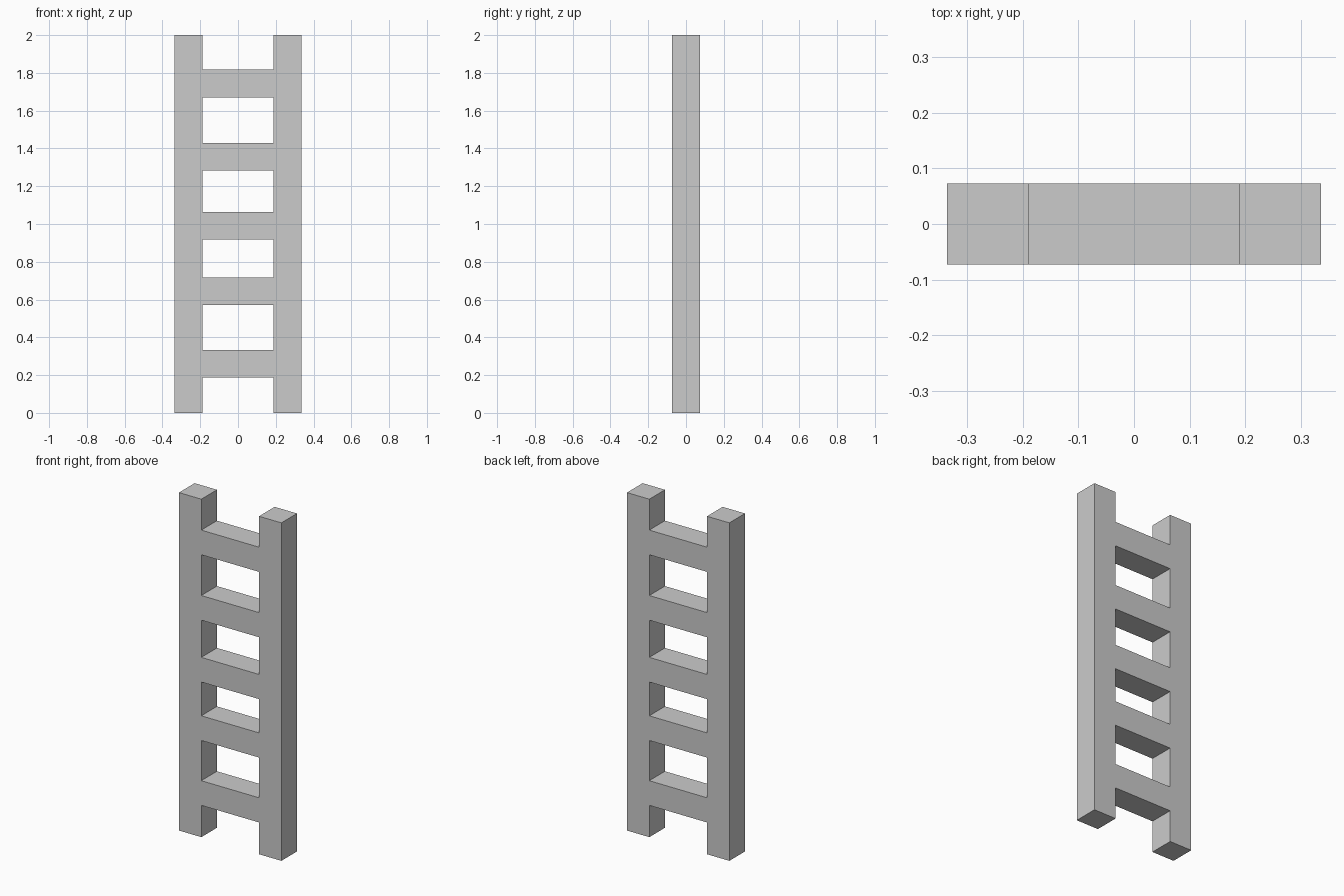
import bpy

if "Cube" in bpy.data.objects:
    bpy.data.objects.remove(bpy.data.objects["Cube"])

BAR = 0.146          # square section of every beam
HEIGHT = 2.0
RAIL_X = 0.262       # rail centre distance from the middle
RUNG_Z = [0.261, 0.645, 0.991, 1.357, 1.744]


def box(name, size, location):
    bpy.ops.mesh.primitive_cube_add(size=1, location=location)
    obj = bpy.context.object
    obj.name = name
    obj.scale = size
    bpy.ops.object.transform_apply(location=False, rotation=False, scale=True)
    return obj


# Upright side rails
for side, sign in (("left", -1), ("right", 1)):
    box(f"{side}_rail", (BAR, BAR, HEIGHT), (sign * RAIL_X, 0, HEIGHT / 2))

# Unevenly spaced rungs, fitted flush between the rails
rung_length = 2 * RAIL_X - BAR
for i, z in enumerate(RUNG_Z, 1):
    box(f"rung_{i}", (rung_length, BAR, BAR), (0, 0, z))
